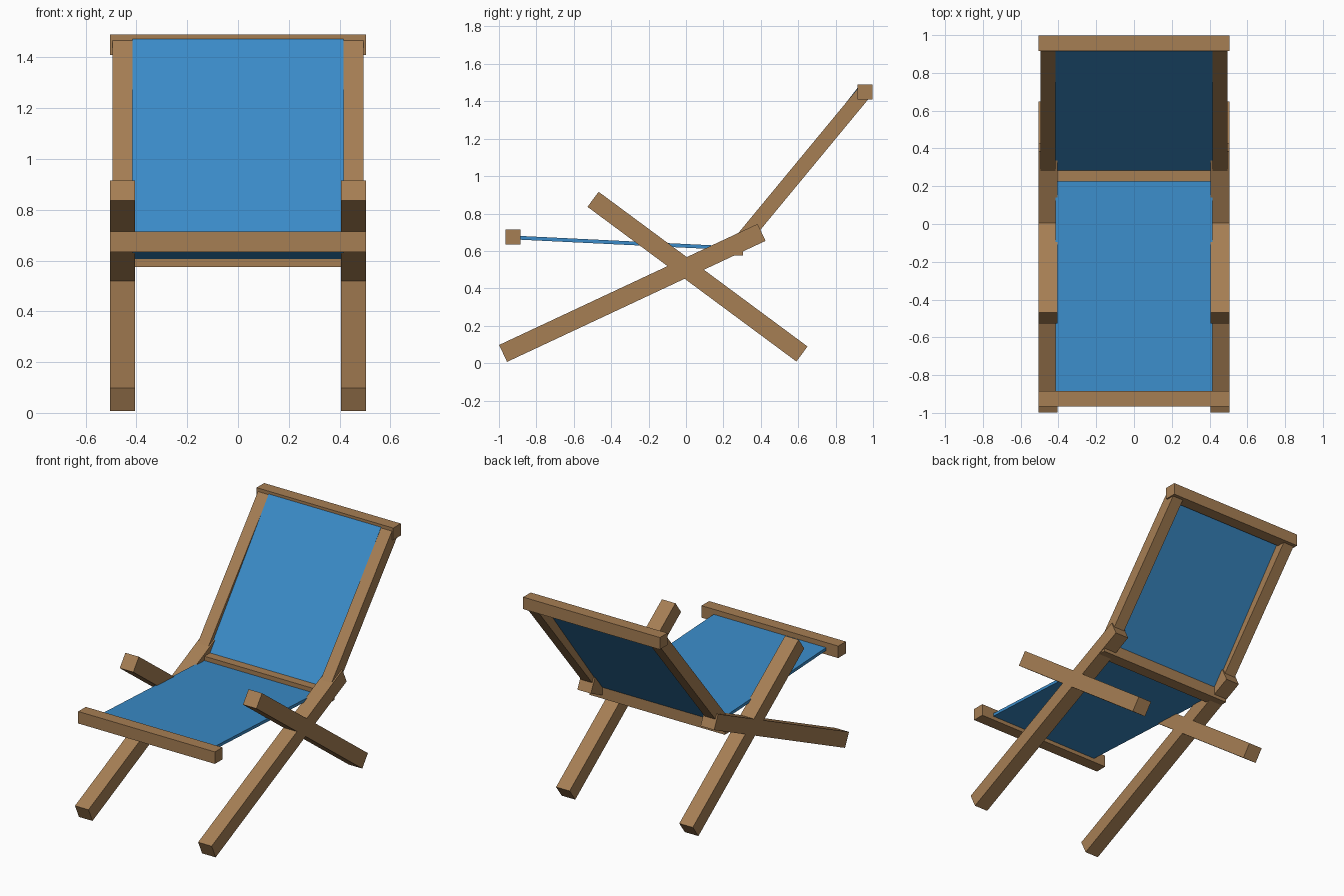
import bpy, math
from mathutils import Matrix, Vector

if "Cube" in bpy.data.objects:
    bpy.data.objects.remove(bpy.data.objects["Cube"])


def material(name, rgb):
    m = bpy.data.materials.new(name)
    m.diffuse_color = (*rgb, 1.0)
    m.use_nodes = True
    m.node_tree.nodes["Principled BSDF"].inputs["Base Color"].default_value = m.diffuse_color
    return m


WOOD = material("warm wood", (0.38, 0.21, 0.088))
CANVAS = material("blue canvas", (0.043, 0.26, 0.58))


def box(name, centre, size, mat, tilt=0.0):
    """Box tilted about the x axis."""
    bpy.ops.mesh.primitive_cube_add(size=1)
    ob = bpy.context.object
    ob.name = name
    ob.data.transform(Matrix.Translation(centre)
                      @ Matrix.Rotation(tilt, 4, 'X')
                      @ Matrix.Diagonal((*size, 1.0)))
    ob.data.materials.append(mat)
    return ob


def beam(name, a, b, x, width, thick, mat):
    """Beam between two (y, z) points in the side plane at x."""
    a, b = Vector((x, *a)), Vector((x, *b))
    d = b - a
    box(name, (a + b) / 2, (width, d.length, thick), mat, math.atan2(d.z, d.y))


# Crossed legs and back posts on both sides
for side, s in (("left", -1), ("right", 1)):
    beam("long_leg_" + side, (-0.978, 0.052), (0.404, 0.699), s * 0.455, 0.1, 0.1, WOOD)
    beam("short_leg_" + side, (0.62, 0.049), (-0.497, 0.876), s * 0.455, 0.1, 0.1, WOOD)
    beam("back_post_" + side, (0.265, 0.615), (0.955, 1.45), s * 0.455, 0.08, 0.08, WOOD)

# Cross rails
box("front_rail", (0, -0.925, 0.674), (1.01, 0.08, 0.08), WOOD)
box("rear_rail", (0, 0.265, 0.615), (1.0, 0.08, 0.08), WOOD)
box("top_rail", (0, 0.957, 1.45), (1.01, 0.08, 0.08), WOOD)

# Canvas panels
beam("seat_canvas", (-0.925, 0.672), (0.265, 0.614), 0, 0.83, 0.02, CANVAS)
beam("back_canvas", (0.265, 0.615), (0.929, 1.471), 0, 0.83, 0.02, CANVAS)
